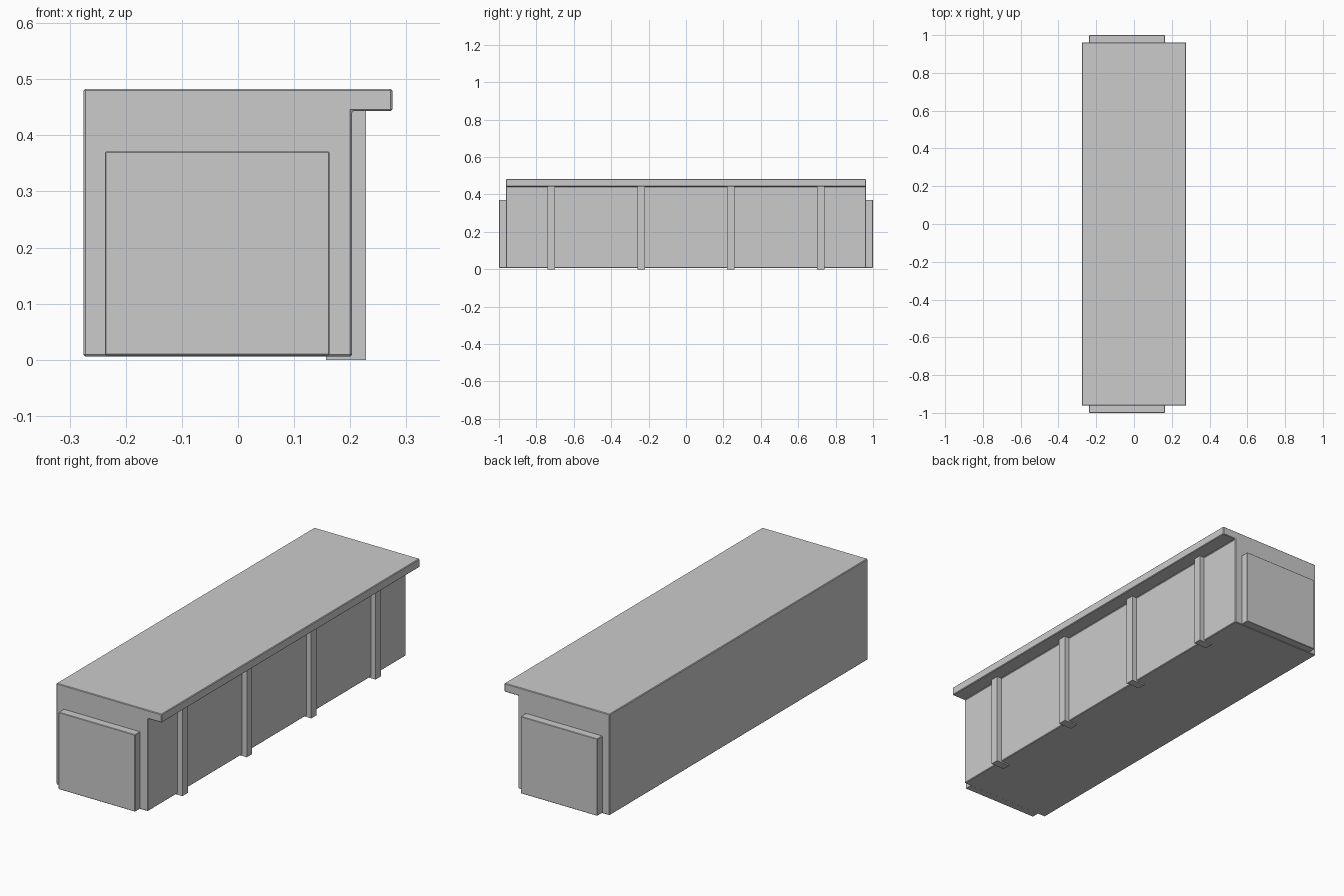
import bpy, bmesh

if "Cube" in bpy.data.objects:
    bpy.data.objects.remove(bpy.data.objects["Cube"])


def finish(name, bm, bevel):
    bmesh.ops.recalc_face_normals(bm, faces=bm.faces)
    mesh = bpy.data.meshes.new(name)
    bm.to_mesh(mesh)
    bm.free()
    ob = bpy.data.objects.new(name, mesh)
    bpy.context.collection.objects.link(ob)
    if bevel:
        mod = ob.modifiers.new("edge_bevel", 'BEVEL')
        mod.width = bevel
        mod.segments = 1
        mod.limit_method = 'ANGLE'
    return ob


def extrude_profile(name, points, y0, y1, bevel=0.0):
    """Extrude an x-z outline along y."""
    bm = bmesh.new()
    face = bm.faces.new([bm.verts.new((x, y0, z)) for x, z in points])
    new = bmesh.ops.extrude_face_region(bm, geom=[face])["geom"]
    bmesh.ops.translate(bm, vec=(0, y1 - y0, 0),
                        verts=[v for v in new if isinstance(v, bmesh.types.BMVert)])
    return finish(name, bm, bevel)


def box(name, x0, x1, y0, y1, z0, z1, bevel=0.0):
    return extrude_profile(name, [(x0, z0), (x1, z0), (x1, z1), (x0, z1)], y0, y1, bevel)


# Counter body with overhanging top, one L-shaped profile
extrude_profile("counter_body", [
    (-0.275, 0.006), (0.203, 0.006), (0.203, 0.443),
    (0.275, 0.443), (0.275, 0.483), (-0.275, 0.483)], -0.962, 0.962, 0.003)

# Raised panels on both ends
for side, y0, y1 in (("front", -1.0, -0.96), ("back", 0.96, 1.0)):
    box(side + "_end_panel", -0.237, 0.163, y0, y1, 0.008, 0.371, 0.002)

# Support posts under the overhang
for i in range(4):
    y = -0.72 + 0.48 * i
    box(f"support_post_{i + 1}", 0.157, 0.228, y - 0.02, y + 0.02, 0.0, 0.444)
